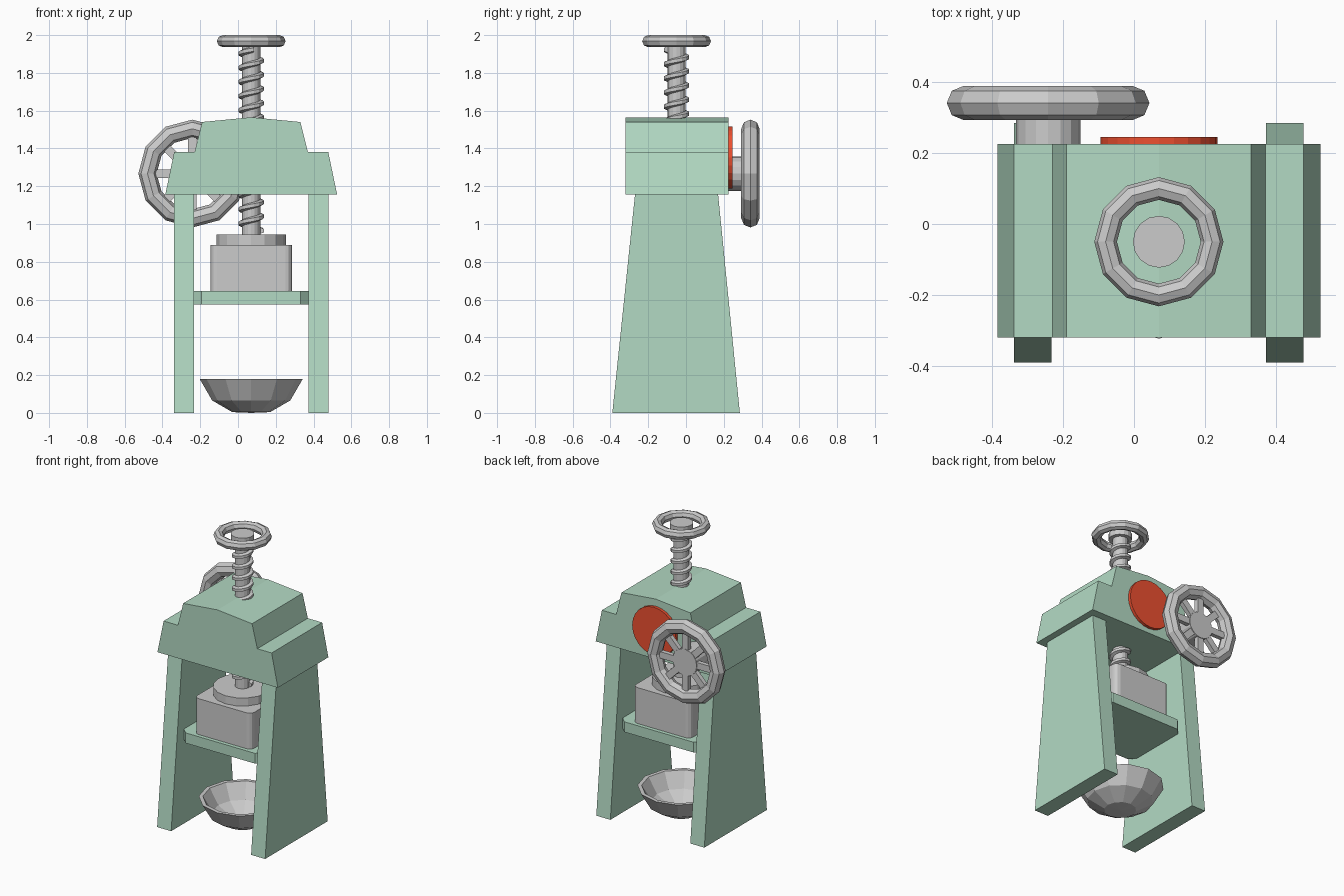
import bpy, bmesh
from math import pi, sin, cos, tau
from mathutils import Matrix

if "Cube" in bpy.data.objects:
    bpy.data.objects.remove(bpy.data.objects["Cube"])

CX, CY = 0.07, -0.05          # axis of the screw, block and bowl


def material(name, rgb):
    m = bpy.data.materials.new(name)
    m.diffuse_color = (*rgb, 1)
    m.use_nodes = True
    m.node_tree.nodes["Principled BSDF"].inputs["Base Color"].default_value = m.diffuse_color
    return m


GREEN = material("green_paint", (0.45, 0.70, 0.55))
RED = material("red_paint", (0.85, 0.08, 0.03))


def finish(name, bm, mat=None):
    bmesh.ops.recalc_face_normals(bm, faces=bm.faces)
    me = bpy.data.meshes.new(name)
    bm.to_mesh(me)
    bm.free()
    ob = bpy.data.objects.new(name, me)
    bpy.context.collection.objects.link(ob)
    if mat:
        me.materials.append(mat)
    return ob


def prism(name, pts, axis, a, b, mat=None):
    """Extrude a 2D outline along an axis from a to b."""
    bm = bmesh.new()
    put = {"x": lambda p, t: (t, p[0], p[1]),
           "y": lambda p, t: (p[0], t, p[1]),
           "z": lambda p, t: (p[0], p[1], t)}[axis]
    lo = [bm.verts.new(put(p, a)) for p in pts]
    hi = [bm.verts.new(put(p, b)) for p in pts]
    bm.faces.new(lo)
    bm.faces.new(hi)
    n = len(pts)
    for i in range(n):
        j = (i + 1) % n
        bm.faces.new((lo[i], lo[j], hi[j], hi[i]))
    return finish(name, bm, mat)


def circle(x, y, r, n):
    return [(x + r * cos(tau * i / n), y + r * sin(tau * i / n)) for i in range(n)]


def rounded_box(half_x, half_y, cut, steps):
    """Rectangle outline with chamfered (steps=1) or rounded corners."""
    pts = []
    for k, (sx, sy) in enumerate([(1, 1), (-1, 1), (-1, -1), (1, -1)]):
        for s in range(steps + 1):
            a = (k + s / steps) * pi / 2
            pts.append((CX + sx * (half_x - cut) + cut * cos(a),
                        CY + sy * (half_y - cut) + cut * sin(a)))
    return pts


def torus(name, loc, major, minor, rot_x=0):
    bpy.ops.mesh.primitive_torus_add(location=loc, rotation=(rot_x, 0, 0),
                                     major_segments=12, minor_segments=8,
                                     major_radius=major, minor_radius=minor)
    bpy.context.object.name = name


# Side legs: tapered slabs mirrored about the screw axis
leg = [(-0.39, 0), (0.285, 0), (0.17, 1.156), (-0.27, 1.156)]
prism("left_leg", leg, "x", -0.338, -0.232, GREEN)
prism("right_leg", leg, "x", 2 * CX + 0.232, 2 * CX + 0.338, GREEN)

# Stepped head casting
half = [(0.455, 1.155), (0.408, 1.38), (0.30, 1.38), (0.26, 1.54)]
head = ([(CX + x, z) for x, z in half] + [(CX, 1.565)]
        + [(CX - x, z) for x, z in reversed(half)])
prism("head", head, "y", -0.32, 0.225, GREEN)

# Plain round badge on the back
prism("back_badge", circle(CX, 1.352, 0.165, 24), "y", 0.22, 0.245, RED)

# Shelf, block and pressing disc
prism("shelf", rounded_box(0.302, 0.242, 0.04, 1), "z", 0.575, 0.645, GREEN)
prism("block", rounded_box(0.216, 0.216, 0.035, 3), "z", 0.645, 0.89)
prism("pressing_disc", circle(CX, CY, 0.183, 16), "z", 0.89, 0.945)

# Screw core with helical thread
prism("screw_core", circle(CX, CY, 0.048, 16), "z", 0.94, 1.96)
bm = bmesh.new()
pitch, steps, z0, z1 = 0.075, 14, 0.965, 1.925
count = int((z1 - z0) / pitch * steps)
section = [(0.044, -0.018), (0.067, -0.009), (0.067, 0.009), (0.044, 0.018)]
prev = None
for i in range(count + 1):
    a, z = tau * i / steps, z0 + pitch * i / steps
    ring = [bm.verts.new((CX + r * cos(a), CY + r * sin(a), z + h)) for r, h in section]
    if prev:
        for k in range(4):
            m = (k + 1) % 4
            bm.faces.new((prev[k], prev[m], ring[m], ring[k]))
    if i in (0, count):
        bm.faces.new(ring)
    prev = ring
finish("screw_thread", bm)

# Top wheel and its hub
torus("top_wheel_rim", (CX, CY, 1.968), 0.15, 0.032)
prism("top_wheel_hub", circle(CX, CY, 0.073, 16), "z", 1.945, 1.985)

# Crank wheel on the back: rim, hub and eight spokes
WX, WY, WZ = -0.242, 0.341, 1.267
torus("crank_wheel_rim", (WX, WY, WZ), 0.237, 0.0485, pi / 2)
prism("crank_wheel_hub", circle(WX, WZ, 0.091, 16), "y", 0.22, 0.36)
bm = bmesh.new()
for i in range(4):
    mat = (Matrix.Translation((WX, WY, WZ)) @ Matrix.Rotation(i * pi / 4, 4, "Y")
           @ Matrix.Diagonal((0.42, 0.03, 0.045, 1)))
    bmesh.ops.create_cube(bm, size=1, matrix=mat)
finish("crank_wheel_spokes", bm)

# Bowl: revolved profile, outside then inside
profile = [(0, 0), (0.10, 0.004), (0.207, 0.066), (0.273, 0.18),
           (0.247, 0.18), (0.185, 0.08), (0.09, 0.028), (0, 0.025)]
bm = bmesh.new()
vs = [bm.verts.new((CX + r, CY, z)) for r, z in profile]
es = [bm.edges.new(p) for p in zip(vs, vs[1:])]
bmesh.ops.spin(bm, geom=vs + es, cent=(CX, CY, 0), axis=(0, 0, 1),
               angle=tau, steps=12, use_merge=False)
bmesh.ops.remove_doubles(bm, verts=bm.verts, dist=0.0005)
bmesh.ops.dissolve_degenerate(bm, edges=bm.edges, dist=0.0001)
finish("bowl", bm)
